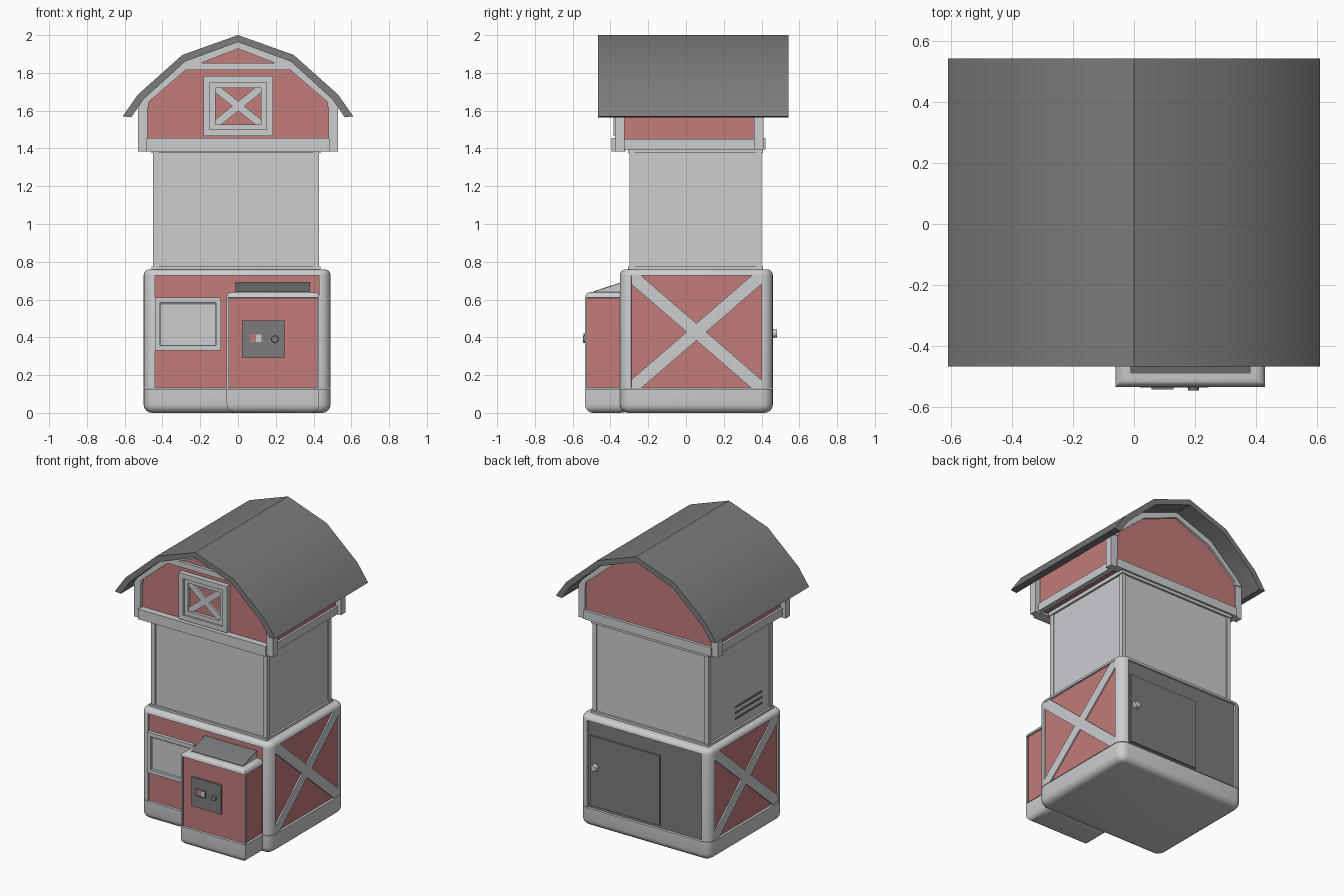
import bpy, bmesh, math
from mathutils import Vector

if "Cube" in bpy.data.objects:
    bpy.data.objects.remove(bpy.data.objects["Cube"])


def material(name, rgb):
    m = bpy.data.materials.new(name)
    m.use_nodes = True
    m.diffuse_color = (*rgb, 1)
    m.node_tree.nodes["Principled BSDF"].inputs["Base Color"].default_value = (*rgb, 1)
    return m


LIGHT = material("light grey", (0.6, 0.61, 0.63))
RED = material("barn red", (0.54, 0.2, 0.19))
DARK = material("dark grey", (0.2, 0.2, 0.2))


def finish(name, bm, *mats):
    bmesh.ops.recalc_face_normals(bm, faces=bm.faces)
    mesh = bpy.data.meshes.new(name)
    for f in bm.faces:
        f.smooth = True
    bm.to_mesh(mesh)
    bm.free()
    mesh.set_sharp_from_angle(angle=math.radians(30))
    for m in mats:
        mesh.materials.append(m)
    ob = bpy.data.objects.new(name, mesh)
    bpy.context.collection.objects.link(ob)
    return ob


def prism(name, pts, axis, lo, hi, mat):
    """Extrude a 2D outline along x (points are y,z) or y (points are x,z)."""
    bm = bmesh.new()
    place = (lambda p, t: (t, *p)) if axis == "x" else (lambda p, t: (p[0], t, p[1]))
    f = bm.faces.new([bm.verts.new(place(p, lo)) for p in pts])
    ext = bmesh.ops.extrude_face_region(bm, geom=[f])
    verts = [v for v in ext["geom"] if isinstance(v, bmesh.types.BMVert)]
    shift = Vector((hi - lo, 0, 0) if axis == "x" else (0, hi - lo, 0))
    bmesh.ops.translate(bm, verts=verts, vec=shift)
    return finish(name, bm, mat)


def box(name, x0, x1, y0, y1, z0, z1, mat):
    return prism(name, [(x0, z0), (x1, z0), (x1, z1), (x0, z1)], "y", y0, y1, mat)


def frame(name, x0, x1, z0, z1, w, y0, y1, mat):
    box(name + "_sill", x0, x1, y0, y1, z0, z0 + w, mat)
    box(name + "_header", x0, x1, y0, y1, z1 - w, z1, mat)
    box(name + "_jamb_right", x0, x0 + w, y0, y1, z0 + w, z1 - w, mat)
    box(name + "_jamb_left", x1 - w, x1, y0, y1, z0 + w, z1 - w, mat)


def cross(name, axis, a0, a1, z0, z1, w, lo, hi):
    """Two diagonal bars clipped to a rectangle."""
    h = w * (z1 - z0) / (a1 - a0)
    for i, (a, b, s) in enumerate(((a0, a1, w), (a1, a0, -w))):
        pts = [(a, z0), (a + s, z0), (b, z1 - h), (b, z1), (b - s, z1), (a, z0 + h)]
        prism(f"{name}_{i + 1}", pts, axis, lo, hi, LIGHT)


def knob(name, x, y, z, r, depth, mat):
    bm = bmesh.new()
    bmesh.ops.create_cone(bm, cap_ends=True, segments=20, radius1=r, radius2=r * 0.85, depth=depth)
    sign = 1 if y > 0 else -1
    for v in bm.verts:
        v.co = Vector((x + v.co.x, y + sign * v.co.z, z + v.co.y))
    finish(name, bm, mat)


def cabinet(name, x0, x1, y0, y1, z0, z1, r, edge, plinth, back_too):
    """Rounded box; a cabinet has recessed panels, a plinth has a rounded foot."""
    bm = bmesh.new()
    bmesh.ops.create_cube(bm, size=1)
    for v in bm.verts:
        v.co = Vector((x0 if v.co.x < 0 else x1, y0 if v.co.y < 0 else y1, z0 if v.co.z < 0 else z1))
    tall = [e for e in bm.edges if abs(e.verts[0].co.z - e.verts[1].co.z) > 0.01
            and (back_too or e.verts[0].co.y == y0)]
    bmesh.ops.bevel(bm, geom=tall, offset=r, segments=5, profile=0.5, affect="EDGES")
    level = z0 if plinth else z1
    rim = [e for e in bm.edges if all(abs(v.co.z - level) < 1e-4 for v in e.verts)]
    bmesh.ops.bevel(bm, geom=rim, offset=edge, segments=4, profile=0.5, affect="EDGES")
    if not plinth:
        bm.normal_update()
        panels = [f for f in bm.faces if abs(f.normal.z) < 0.01
                  and max(abs(f.normal.x), abs(f.normal.y)) > 0.999 and f.calc_area() > 0.03]
        bmesh.ops.inset_individual(bm, faces=panels, thickness=0.001, depth=-0.012)
        for f in panels:
            f.material_index = 2 if f.normal.y > 0.9 else 1
    finish(name, bm, LIGHT, RED, DARK)


# Base cabinet and the smaller service kiosk in front of it
cabinet("base_plinth", -0.5, 0.49, -0.35, 0.46, 0, 0.127, 0.06, 0.045, True, True)
cabinet("base_cabinet", -0.5, 0.49, -0.35, 0.46, 0.13, 0.76, 0.06, 0.032, False, True)
cabinet("kiosk_plinth", -0.06, 0.43, -0.535, -0.3, 0, 0.127, 0.06, 0.045, True, False)
cabinet("kiosk_cabinet", -0.06, 0.43, -0.535, -0.3, 0.13, 0.64, 0.06, 0.03, False, False)
prism("kiosk_slope", [(-0.49, 0.63), (-0.49, 0.638), (-0.35, 0.683), (-0.33, 0.683), (-0.33, 0.63)],
      "x", -0.01, 0.38, LIGHT)
prism("kiosk_slope_cover", [(-0.492, 0.637), (-0.49, 0.643), (-0.35, 0.689), (-0.33, 0.689), (-0.33, 0.683), (-0.35, 0.683)],
      "x", -0.012, 0.382, DARK)

# Side braces
for side, lo in (("left", 0.476), ("right", -0.497)):
    cross(f"side_brace_{side}", "x", -0.29, 0.4, 0.13, 0.727, 0.052, lo, lo + 0.011)

# Display window
frame("display_frame", -0.44, -0.09, 0.33, 0.61, 0.026, -0.362, -0.335, LIGHT)
box("display_gasket", -0.414, -0.116, -0.344, -0.335, 0.356, 0.584, DARK)
box("display_pane", -0.407, -0.123, -0.35, -0.336, 0.36, 0.575, LIGHT)

# Control panel
box("control_plate", 0.02, 0.245, -0.536, -0.52, 0.29, 0.49, DARK)
frame("coin_slot", 0.057, 0.13, 0.37, 0.42, 0.006, -0.543, -0.53, DARK)
box("coin_slot_lamp", 0.063, 0.095, -0.539, -0.53, 0.376, 0.414, RED)
box("coin_slot_face", 0.095, 0.124, -0.539, -0.53, 0.376, 0.414, LIGHT)
knob("control_knob", 0.195, -0.539, 0.39, 0.02, 0.014, DARK)

# Rear service door
box("rear_door", -0.12, 0.41, 0.44, 0.458, 0.15, 0.63, DARK)
knob("rear_door_knob", 0.37, 0.468, 0.42, 0.024, 0.025, LIGHT)

# Tower column with corner posts, lips and vents
box("column", -0.443, 0.423, -0.293, 0.393, 0.74, 1.42, LIGHT)
for i, x in enumerate((-0.45, 0.4)):
    for j, y in enumerate((-0.3, 0.37)):
        box(f"column_post_{i}{j}", x, x + 0.03, y, y + 0.03, 0.74, 1.42, LIGHT)
box("column_lip_lower", -0.457, 0.437, -0.307, 0.407, 0.75, 0.775, LIGHT)
box("column_lip_upper", -0.457, 0.437, -0.307, 0.407, 1.375, 1.4, LIGHT)
for i in range(3):
    z = 0.83 + i * 0.04
    box(f"vent_{i + 1}", -0.448, -0.44, -0.19, 0.1, z, z + 0.01, DARK)


def gambrel(half):
    """Mirror a right-half outline running from eave to ridge."""
    return half + [(-x, z) for x, z in reversed(half[:-1])]


# Barn loft
eaves = gambrel([(0.49, 1.4), (0.49, 1.65), (0.275, 1.85), (0, 1.955)])
prism("loft_walls", eaves, "y", -0.35, 0.4, RED)
trim_outer = gambrel([(0.53, 1.62), (0.5, 1.668), (0.283, 1.865), (0, 1.972)])
trim_inner = gambrel([(0.475, 1.62), (0.475, 1.645), (0.265, 1.825), (0, 1.928)])
trim = trim_outer + trim_inner[::-1]
for name, y0, y1 in (("front", -0.375, -0.34), ("back", 0.39, 0.415)):
    prism(f"gable_trim_{name}", trim, "y", y0, y1, LIGHT)
for name, y0, y1, z0 in (("front", -0.375, -0.325, 1.385), ("back", 0.36, 0.41, 1.395)):
    for side, x in (("left", 0.48), ("right", -0.53)):
        box(f"corner_post_{name}_{side}", x, x + 0.05, y0, y1, z0, 1.63, LIGHT)
box("front_band", -0.485, 0.485, -0.395, -0.32, 1.385, 1.455, LIGHT)
box("back_band", -0.485, 0.485, 0.36, 0.42, 1.395, 1.455, LIGHT)
for side, x in (("left", 0.47), ("right", -0.505)):
    box(f"side_band_{side}", x, x + 0.035, -0.325, 0.4, 1.395, 1.45, LIGHT)
box("gable_crossbar", -0.29, 0.29, -0.37, -0.345, 1.815, 1.852, LIGHT)

# Loft hatch
frame("hatch_frame", -0.182, 0.185, 1.465, 1.783, 0.034, -0.385, -0.345, LIGHT)
frame("hatch_door", -0.148, 0.151, 1.499, 1.749, 0.028, -0.372, -0.345, LIGHT)
cross("hatch_brace", "y", -0.12, 0.123, 1.527, 1.721, 0.032, -0.364, -0.345)

# Roof shell
roof_outer = gambrel([(0.61, 1.57), (0.53, 1.685), (0.295, 1.895), (0, 2.0)])
roof_inner = gambrel([(0.565, 1.565), (0.5, 1.66), (0.28, 1.86), (0, 1.963)])
prism("roof", roof_outer + roof_inner[::-1], "y", -0.467, 0.543, DARK)
